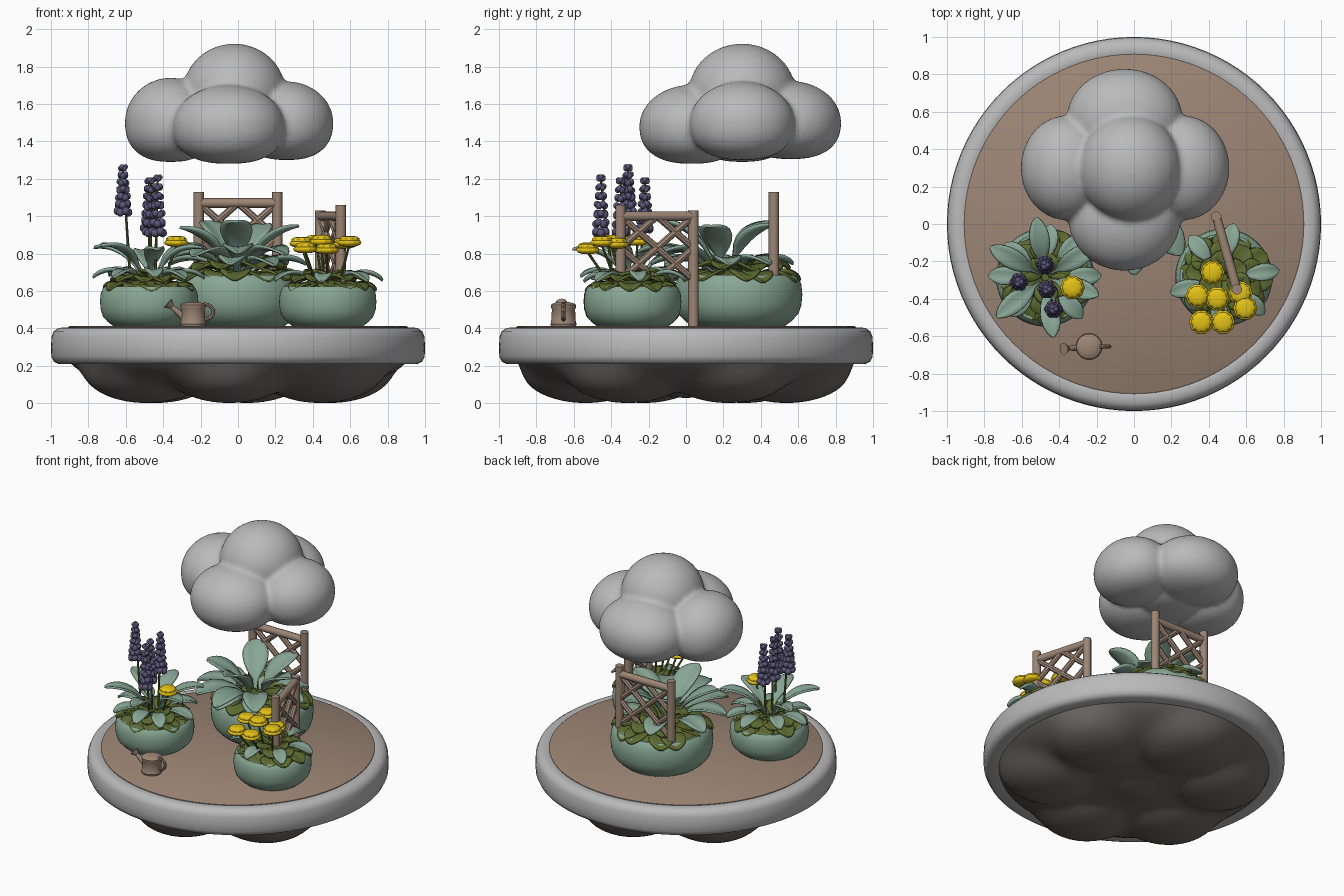
import bpy, bmesh, math, random
from mathutils import Vector, Matrix

if "Cube" in bpy.data.objects:
    bpy.data.objects.remove(bpy.data.objects["Cube"])
random.seed(4)

def material(name, rgb):
    m = bpy.data.materials.new(name)
    m.diffuse_color = (*rgb, 1)
    m.use_nodes = True
    m.node_tree.nodes["Principled BSDF"].inputs["Base Color"].default_value = m.diffuse_color
    return m

GREY = material("pale_grey", (0.49, 0.49, 0.49))
ROCK = material("dark_rock", (0.15, 0.142, 0.132))
WOOD = material("warm_wood", (0.335, 0.238, 0.178))
POT = material("sage_glaze", (0.25, 0.39, 0.295))
SAGE = material("sage_leaf", (0.25, 0.385, 0.305))
OLIVE = material("olive_leaf", (0.11, 0.145, 0.03))
PURPLE = material("lavender_purple", (0.105, 0.09, 0.185))
YELLOW = material("flower_yellow", (0.77, 0.54, 0.008))

def finish(name, bm, mat, angle=40):
    bmesh.ops.recalc_face_normals(bm, faces=bm.faces[:])
    me = bpy.data.meshes.new(name)
    bm.to_mesh(me)
    bm.free()
    me.materials.append(mat)
    ob = bpy.data.objects.new(name, me)
    bpy.context.collection.objects.link(ob)
    bpy.ops.object.select_all(action='DESELECT')
    ob.select_set(True)
    bpy.context.view_layer.objects.active = ob
    bpy.ops.object.shade_smooth_by_angle(angle=math.radians(angle))
    return ob

def ball(bm, c, r, seg=32):
    m = Matrix.Translation(c) @ Matrix.Diagonal((*r, 1))
    return bmesh.ops.create_uvsphere(bm, u_segments=seg, v_segments=seg // 2, radius=1, matrix=m)['verts']

def beam(bm, p, q, r1, r2=None, seg=10):
    p, q = Vector(p), Vector(q)
    d = q - p
    m = Matrix.Translation((p + q) / 2) @ d.to_track_quat('Z', 'Y').to_matrix().to_4x4()
    bmesh.ops.create_cone(bm, cap_ends=True, segments=seg, radius1=r1,
                          radius2=r1 if r2 is None else r2, depth=d.length, matrix=m)

def lathe(bm, c, profile, seg=64, closed=False, wave=0, lobes=10):
    rings = []
    for r, z in profile:
        if r == 0:
            rings.append([bm.verts.new((c[0], c[1], c[2] + z))] * seg)
            continue
        ring = []
        for i in range(seg):
            a = 2 * math.pi * i / seg
            k = r * (1 + wave * math.cos(lobes * a))
            ring.append(bm.verts.new((c[0] + k * math.cos(a), c[1] + k * math.sin(a), c[2] + z)))
        rings.append(ring)
    pairs = list(zip(rings, rings[1:])) + ([(rings[-1], rings[0])] if closed else [])
    for a, b in pairs:
        for i in range(seg):
            j = (i + 1) % seg
            bm.faces.new(list(dict.fromkeys((a[i], a[j], b[j], b[i]))))

def leaf(bm, base, az, length, width, e0, e1, stalk=0.25):
    """Round-tipped spoon leaf that arches from elevation e0 to e1 (degrees)."""
    az = math.radians(az)
    out, side = Vector((math.cos(az), math.sin(az), 0)), Vector((-math.sin(az), math.cos(az), 0))
    p, n, rows, last = Vector(base), 11, [], 0
    for i in range(n + 1):
        t = 1 - (1 - i / n) ** 1.7
        e = math.radians(e0 + (e1 - e0) * t)
        p = p + (out * math.cos(e) + Vector((0, 0, 1)) * math.sin(e)) * length * (t - last)
        last = t
        up = Vector((0, 0, 1)) * math.cos(e) - out * math.sin(e)
        s = max(0, (t - stalk) / (1 - stalk))
        w = width / 2 * max(0.13, math.sin(math.pi * s ** 1.25) ** 0.6 if 0 < s < 1 else 0)
        rows.append([bm.verts.new(p + side * w * k + up * w * 0.25 * k * k) for k in (-1, -.5, 0, .5, 1)])
    for a, b in zip(rows, rows[1:]):
        for k in range(4):
            bm.faces.new((a[k], a[k + 1], b[k + 1], b[k]))

def leaves(name, mat, c, tiers):
    """tiers: (count, start radius, height, length, width, e0, e1, first azimuth)"""
    bm = bmesh.new()
    for n, r, z, ln, w, e0, e1, a0 in tiers:
        for i in range(n):
            az = a0 + 360 * i / n + random.uniform(-8, 8)
            a = math.radians(az)
            leaf(bm, (c[0] + r * math.cos(a), c[1] + r * math.sin(a), z), az,
                 ln * random.uniform(.9, 1.08), w, e0 + random.uniform(-6, 6), e1,
                 0.0 if mat == OLIVE else 0.25)
    mod = finish(name, bm, mat, 60).modifiers.new("thickness", 'SOLIDIFY')
    mod.thickness, mod.offset = 0.014, 0

# Island: rounded rim, wooden deck
bm = bmesh.new()
lathe(bm, (0, 0, 0), [(.88, .212), (.96, .21), (.985, .222), (.998, .25), (1, .30), (.997, .355),
                      (.985, .385), (.96, .402), (.93, .405), (.91, .403), (.88, .39)], 96, True)
finish("island_rim", bm, GREY)
bm = bmesh.new()
lathe(bm, (0, 0, 0), [(0, .38), (.908, .38), (.908, .407), (.90, .412), (0, .412)], 96)
finish("wood_deck", bm, WOOD)

# Lumpy rock underside: deepest of several domes, tapering to the rim
lumps = [(0, 0, .30, .19)] + [(.54 * math.cos(math.radians(a)), .54 * math.sin(math.radians(a)), .36, .218)
                              for a in range(25, 385, 60)]
bm = bmesh.new()
lathe(bm, (0, 0, .22), [(0, 0)] + [(.90 * i / 36, 0) for i in range(1, 37)], 96)
for v in bm.verts:
    x, y = v.co.x, v.co.y
    d = .165 * max(0, 1 - ((x * x + y * y) / .81) ** 1.8) ** .8
    for lx, ly, r, h in lumps:
        q = ((x - lx) ** 2 + (y - ly) ** 2) / (r * r)
        if q < 1:
            d = max(d, h * (1 - q) ** .45)
    v.co.z = .218 - min(d, .218)
for i in range(3):
    bmesh.ops.smooth_vert(bm, verts=[v for v in bm.verts if not v.is_boundary], factor=.5,
                          use_axis_x=False, use_axis_y=False, use_axis_z=True)
finish("rock_underside", bm, ROCK, 80)

# Cloud: overlapping flat-bottomed puffs fused together (last number is the depth below centre)
bm = bmesh.new()
for c, r, low in (((-.36, .30, 1.50), (.245, .28, .24), .21), ((.26, .30, 1.50), (.25, .28, .22), .20),
                  ((-.05, .03, 1.48), (.30, .28, .222), .20), ((-.05, .56, 1.50), (.31, .27, .222), .195),
                  ((-.02, .30, 1.66), (.275, .285, .262), .26), ((-.05, .30, 1.47), (.28, .28, .15), .17)):
    for v in ball(bm, c, r, 48):
        if v.co.z < c[2] and c[2] < 1.6:
            k = min(1, math.hypot((v.co.x - c[0]) / r[0], (v.co.y - c[1]) / r[1]))
            v.co.z = c[2] - low * (1 - k ** 2.5) ** (1 / 2.3)
cloud = finish("cloud", bm, GREY, 180)
mod = cloud.modifiers.new("fuse", 'REMESH')
mod.mode, mod.voxel_size, mod.use_smooth_shade = 'VOXEL', 0.016, True
mod = cloud.modifiers.new("soften", 'SMOOTH')
mod.factor, mod.iterations = 0.5, 4

# Pots, each with a mossy mound of short leaves
def pot(name, c, R, h):
    bm = bmesh.new()
    lathe(bm, (c[0], c[1], .41), [(0, 0), (.72 * R, 0), (.84 * R, .025 * h / .22), (.94 * R, .25 * h),
          (.985 * R, .42 * h), (R, .62 * h), (.985 * R, .82 * h), (.94 * R, .95 * h), (.90 * R, h),
          (.85 * R, h), (.82 * R, .93 * h), (.80 * R, .85 * h), (0, .85 * h)])
    finish(name + "_pot", bm, POT)
    bm = bmesh.new()
    ball(bm, (c[0], c[1], .41 + .85 * h), (.8 * R, .8 * R, .07))
    finish(name + "_mound", bm, OLIVE)
    z, w = .41 + h, .48 * R
    leaves(name + "_moss", OLIVE, c, [(12, .45 * R, z - .01, .55 * R, w, 35, -40, 0),
                                      (9, .3 * R, z + .025, .52 * R, w, 40, -30, 15),
                                      (6, .08 * R, z + .03, .5 * R, w, 50, -10, 30)])

LEFT, RIGHT, BACK = (-.475, -.285), (.48, -.285), (0, .28)
pot("left", LEFT, .263, .215)
pot("right", RIGHT, .26, .215)
pot("back", BACK, .342, .275)

# Long sage leaves
leaves("left_sage", SAGE, LEFT, [(6, .03, .64, .37, .105, 80, -5, 95), (8, .05, .64, .28, .095, 62, -35, 0)])
leaves("right_sage", SAGE, RIGHT, [(6, .06, .63, .25, .09, 60, -40, 15)])
leaves("back_sage", SAGE, (0, .2), [(5, .03, .68, .43, .17, 76, 15, 54), (7, .04, .67, .38, .15, 60, -25, 0)])
bm = bmesh.new()
for az, ln in ((270, .53), (305, .5), (235, .47)):
    leaf(bm, (0, .2, .67), az, ln, .16, 62, -20)
mod = finish("back_front_leaves", bm, SAGE, 60).modifiers.new("thickness", 'SOLIDIFY')
mod.thickness = 0.014

# Lavender spikes
bm, stems = bmesh.new(), bmesh.new()
for x, y, z0, z1 in ((-.615, -.31, 1.02, 1.27), (-.475, -.22, .93, 1.20),
                     (-.465, -.35, .91, 1.20), (-.43, -.455, .91, 1.215)):
    beam(stems, (LEFT[0] + (x - LEFT[0]) * .7, LEFT[1] + (y - LEFT[1]) * .6, .62), (x, y, z1 - .02), .008, .006, 8)
    for t in range(7):
        f, z = t / 6, z0 + (z1 - z0 - .015) * t / 6
        r = .028 - .016 * f
        for k in range(6):
            a = math.radians(60 * k + 30 * t)
            m = Matrix.Translation((x + r * math.cos(a), y + r * math.sin(a), z + .008 * (k % 2)))
            bmesh.ops.create_icosphere(bm, subdivisions=2, radius=.023 - .008 * f, matrix=m)
finish("lavender_spikes", bm, PURPLE, 180)

# Yellow flowers on stems: ruffled skirt under a dome
bm = bmesh.new()
for x, y, z, c in ((-.33, -.34, .86, LEFT), (.42, -.26, .865, RIGHT), (.34, -.385, .855, RIGHT),
                   (.445, -.40, .865, RIGHT), (.36, -.525, .825, RIGHT), (.475, -.525, .82, RIGHT),
                   (.595, -.45, .86, RIGHT), (.57, -.37, .85, RIGHT)):
    lathe(bm, (x, y, z), [(0, -.022), (.03, -.022), (.056, -.014), (.063, -.002), (.058, .008),
                          (.052, .010), (.054, .020), (.042, .030), (.022, .034), (0, .034)], 40, wave=.035)
    beam(stems, (c[0] + (x - c[0]) * .5, c[1] + (y - c[1]) * .5, .63), (x, y, z - .015), .008, .006, 8)
finish("yellow_flowers", bm, YELLOW, 60)
finish("flower_stems", stems, OLIVE)

# Lattice trellises
def trellis(name, p, q, zp, zq, lo, hi):
    """p, q: post positions; zp, zq: post bottom and top."""
    bm = bmesh.new()
    P, Q = Vector((*p, 0)), Vector((*q, 0))
    for b, (z0, z1) in ((P, zp), (Q, zq)):
        beam(bm, b + Vector((0, 0, z0)), b + Vector((0, 0, z1)), .028, .028, 12)
    at = lambda u, v: P.lerp(Q, u) + Vector((0, 0, lo + (hi - lo) * v))
    beam(bm, at(0, 1), at(1, 1), .026)
    for a, b, c, d in ((0, 0, 1, 1), (0, 1, 1, 0), (0, .5, .5, 1), (.5, 0, 1, .5),
                       (0, .5, .5, 0), (.5, 1, 1, .5)):
        beam(bm, at(a, b), at(c, d), .019, .019, 8)
    finish(name, bm, WOOD)

trellis("back_trellis", (-.21, .47), (.21, .47), (.66, 1.13), (.66, 1.13), .70, 1.07)
trellis("right_trellis", (.44, .04), (.55, -.35), (.41, 1.03), (.60, 1.06), .66, 1.0)

# Watering can with domed lid, spout and handle
bm = bmesh.new()
lathe(bm, (-.24, -.655, .412), [(0, 0), (.066, 0), (.070, .012), (.066, .02), (.062, .09), (.068, .10),
                                (.068, .113), (.055, .122), (.03, .128), (0, .13)], 32)
beam(bm, (-.28, -.66, .45), (-.36, -.665, .52), .02, .012)
beam(bm, (-.353, -.665, .515), (-.375, -.667, .535), .014, .032, 16)
arc = [(-.185 + .055 * math.sin(math.radians(a)), -.655, .488 + .043 * math.cos(math.radians(a)))
       for a in range(0, 181, 30)]
for a, b in zip(arc, arc[1:]):
    beam(bm, a, b, .010, .010, 8)
finish("watering_can", bm, WOOD)
